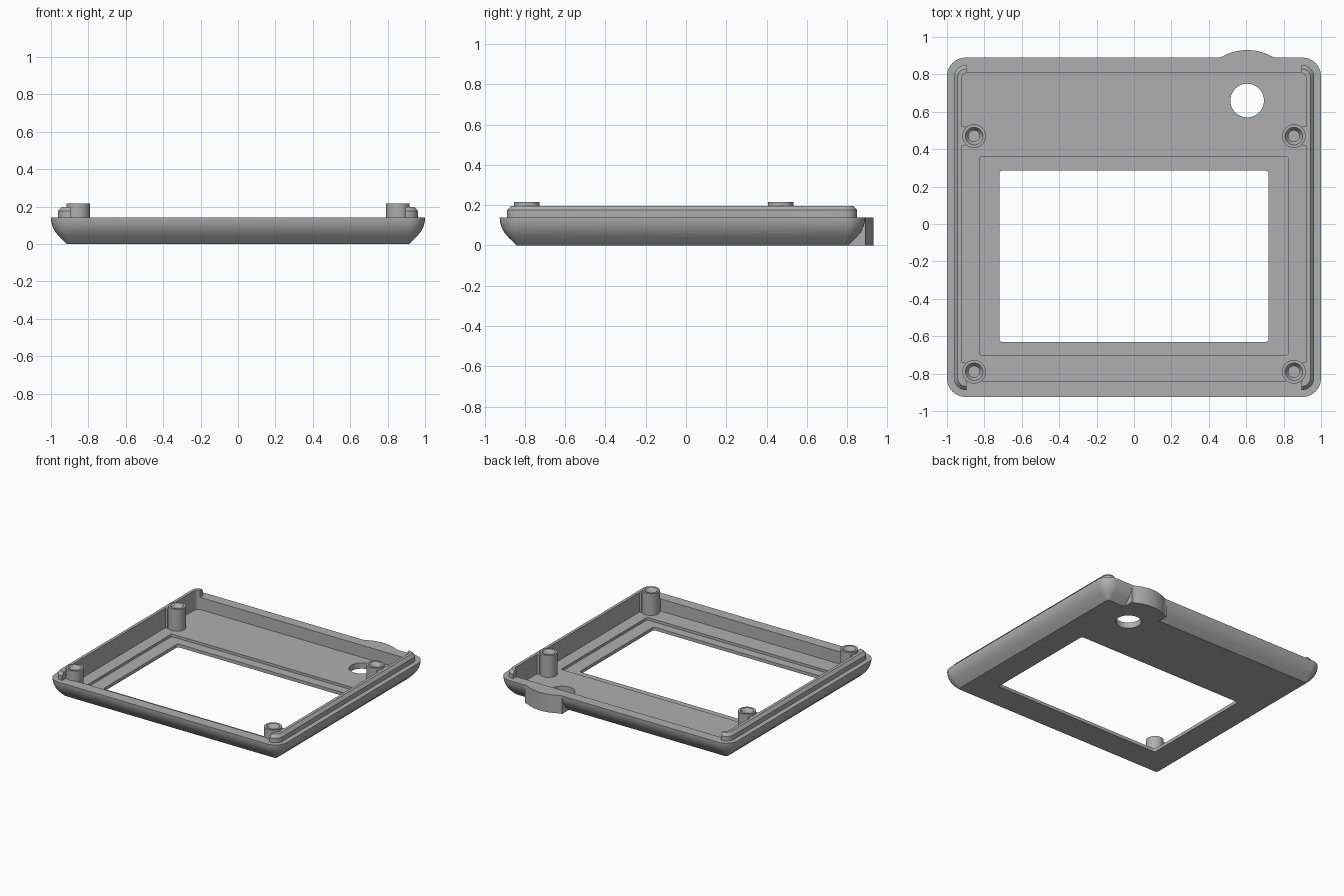
import bpy, bmesh, math

cube = bpy.data.objects.get("Cube")
if cube:
    bpy.data.objects.remove(cube, do_unlink=True)

grey = bpy.data.materials.new("plain grey")
grey.use_nodes = True
colour = (0.43, 0.43, 0.43, 1)
grey.diffuse_color = colour
grey.node_tree.nodes["Principled BSDF"].inputs["Base Color"].default_value = colour

FLOOR, RIM, LIP_TOP = 0.045, 0.14, 0.197


def rounded(x0, x1, y0, y1, r, n=8):
    """Counter-clockwise rounded rectangle outline."""
    pts = []
    corners = [(x1 - r, y1 - r), (x0 + r, y1 - r), (x0 + r, y0 + r), (x1 - r, y0 + r)]
    for i, (cx, cy) in enumerate(corners):
        for k in range(n + 1):
            a = math.pi / 2 * (i + k / n)
            pts.append((cx + r * math.cos(a), cy + r * math.sin(a)))
    return pts


def loft(name, rings):
    """Closed solid through (outline, z) rings, listed bottom to top."""
    bm = bmesh.new()
    loops = [[bm.verts.new((x, y, z)) for x, y in pts] for pts, z in rings]
    for a, b in zip(loops, loops[1:]):
        for i in range(len(a)):
            j = (i + 1) % len(a)
            bm.faces.new((a[i], a[j], b[j], b[i]))
    bm.faces.new(loops[0][::-1])
    bm.faces.new(loops[-1])
    bmesh.ops.recalc_face_normals(bm, faces=bm.faces)
    mesh = bpy.data.meshes.new(name)
    bm.to_mesh(mesh)
    bm.free()
    mesh.materials.append(grey)
    ob = bpy.data.objects.new(name, mesh)
    bpy.context.collection.objects.link(ob)
    return ob


def prism(name, pts, z0, z1):
    return loft(name, [(pts, z0), (pts, z1)])


def box(name, x0, x1, y0, y1, z0, z1):
    return prism(name, [(x0, y0), (x1, y0), (x1, y1), (x0, y1)], z0, z1)


def circle(cx, cy, r, n=48):
    return [(cx + r * math.cos(2 * math.pi * i / n), cy + r * math.sin(2 * math.pi * i / n))
            for i in range(n)]


def boolean(ob, tool, op="DIFFERENCE"):
    tool.hide_render = True
    mod = ob.modifiers.new("cut", "BOOLEAN")
    mod.operation, mod.solver, mod.object = op, "EXACT", tool
    bpy.context.view_layer.objects.active = ob
    bpy.ops.object.modifier_apply(modifier=mod.name)
    bpy.data.objects.remove(tool, do_unlink=True)


def smooth(ob):
    bpy.ops.object.select_all(action="DESELECT")
    ob.select_set(True)
    bpy.context.view_layer.objects.active = ob
    bpy.ops.object.shade_smooth_by_angle(angle=math.radians(28))


def cavity():
    return prism("cavity_cutter", rounded(-0.92, 0.92, -0.84, 0.81, 0.03), FLOOR, 0.4)


# Shell with a rounded underside
profile = [(0.085, 0), (0.045, 0.038), (0.022, 0.066), (0.008, 0.095), (0.001, 0.122), (0, RIM)]
shell = loft("shell", [(rounded(t - 1, 1 - t, t - 0.925, 0.89 - t, 0.1 - t), z) for t, z in profile])

# Round bulge on the back edge, blended into the rim by concave fillets
HX, HY, R, F = 0.605, 0.66, 0.27, 0.07
dx, dy = 0.16, 0.30
start = math.atan2(dy, dx)
right = [(dx - F * math.sin(t), dy - F * math.cos(t))
         for t in [(math.pi / 2 - start) * k / 6 for k in range(6)]]
arc = [(R * math.cos(start + (math.pi - 2 * start) * k / 24),
        R * math.sin(start + (math.pi - 2 * start) * k / 24)) for k in range(25)]
left = [(-x, y) for x, y in reversed(right)]
outline = [(dx, 0)] + right + arc + left + [(-dx, 0)]
bulge = prism("bulge", [(HX + x, HY + y) for x, y in outline], 0, RIM)
boolean(shell, bulge, "UNION")

# Inner cavity, screen recess, window and round hole
boolean(shell, cavity())
boolean(shell, prism("recess_cutter", rounded(-0.825, 0.825, -0.70, 0.36, 0.01, 3), 0.025, 0.3))
boolean(shell, prism("window_cutter", rounded(-0.72, 0.72, -0.63, 0.285, 0.015, 4), -0.1, 0.3))
boolean(shell, prism("hole_cutter", circle(HX, HY, 0.09), -0.1, 0.3))
smooth(shell)

# Raised locating lips along both sides, hooked at their ends
lips = loft("side_lips", [(rounded(t - 0.963, 0.963 - t, t - 0.888, 0.85 - t, 0.065 - t), z)
                          for t, z in [(0, 0.13), (0, 0.175), (0.02, LIP_TOP)]])
boolean(lips, cavity())
boolean(lips, box("lip_cutter", -0.895, 0.895, -1, 1, 0, 0.4))
smooth(lips)

# Screw posts with countersunk holes, each backed by a web to the wall
post_rings = [(0.063, FLOOR - 0.01), (0.063, 0.215), (0.047, 0.215), (0.03, 0.188), (0.03, 0.08)]
for side, sx in (("left", 1), ("right", -1)):
    for end, py in (("front", -0.79), ("back", 0.47)):
        px = 0.855 * sx
        post = loft(f"{end}_{side}_post", [(circle(px, py, r, 32), z) for r, z in post_rings])
        smooth(post)
        xs = sorted((0.9 * sx, 0.925 * sx))
        box(f"{end}_{side}_web", *xs, py - 0.05, py + 0.05, FLOOR - 0.01, LIP_TOP - 0.001)
    xs = sorted((0.81 * sx, 0.925 * sx))
    box(f"front_{side}_corner_web", *xs, -0.845, -0.825, FLOOR - 0.01, RIM - 0.001)
